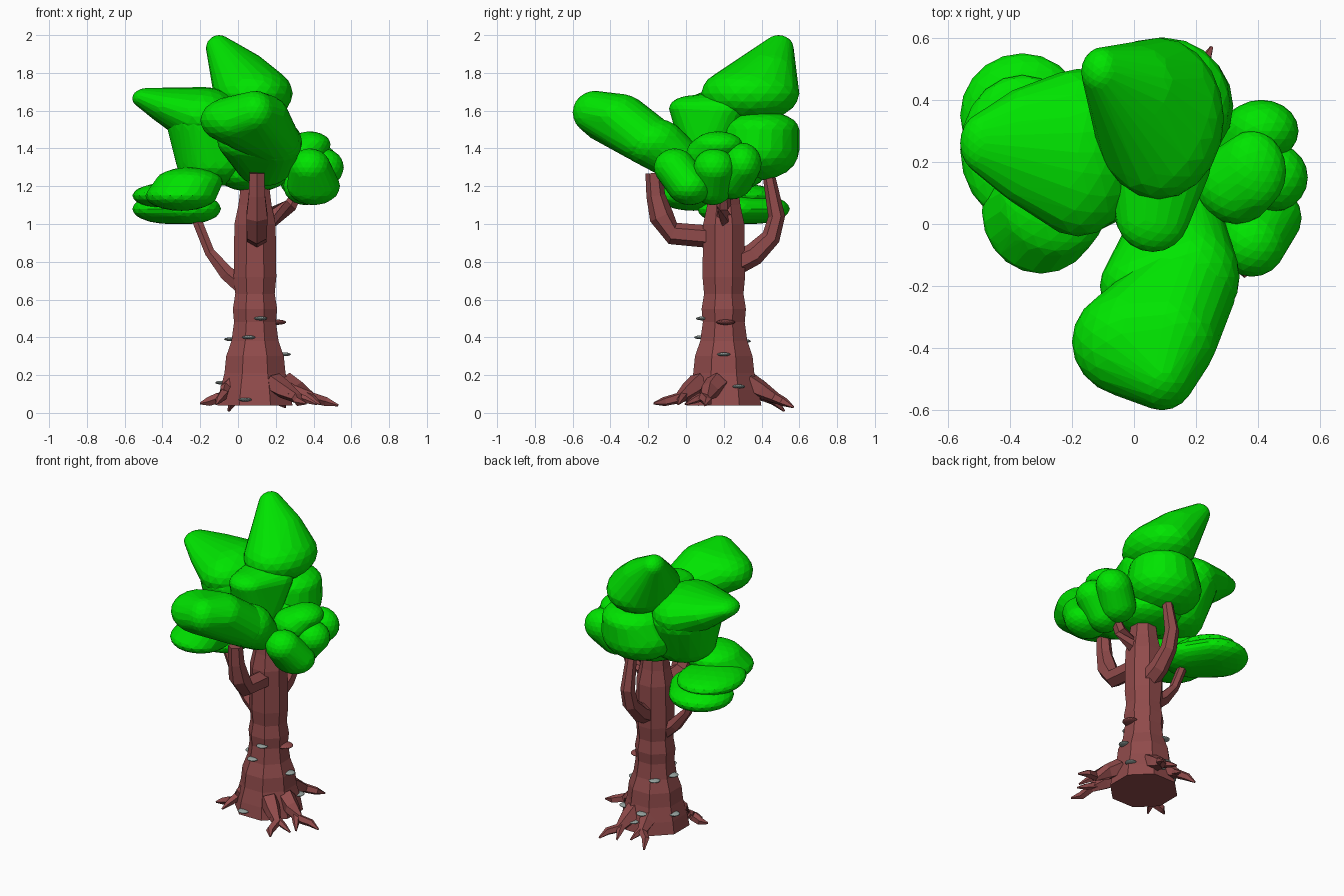
import bpy, bmesh, math
from mathutils import Vector, Matrix

cube = bpy.data.objects.get("Cube")
if cube:
    bpy.data.objects.remove(cube, do_unlink=True)


def material(name, rgb):
    made = bpy.data.materials.new(name)
    made.use_nodes = True
    made.diffuse_color = (*rgb, 1)
    made.node_tree.nodes["Principled BSDF"].inputs["Base Color"].default_value = (*rgb, 1)
    return made


LEAF = material("leaf_green", (0, .78, 0))
BARK = material("bark_brown", (.28, .07, .07))
SHELF = material("fungus_grey", (.31, .37, .35))
AXIS = Vector((.09, .2, 0))      # foot of the trunk axis


def finish(name, bm, mat):
    bmesh.ops.recalc_face_normals(bm, faces=bm.faces)
    mesh = bpy.data.meshes.new(name)
    bm.to_mesh(mesh)
    bm.free()
    mesh.materials.append(mat)
    ob = bpy.data.objects.new(name, mesh)
    bpy.context.collection.objects.link(ob)


def ellipsoid(bm, centre, radii):
    matrix = Matrix.Translation(centre) @ Matrix.Diagonal((*radii, 1))
    bmesh.ops.create_icosphere(bm, subdivisions=3, radius=1, matrix=matrix)


def clump(name, *balls):
    """Leaf clump: one faceted skin stretched over (x, y, z, rx, ry, rz) ellipsoids."""
    bm = bmesh.new()
    for ball in balls:
        ellipsoid(bm, ball[:3], ball[3:])
    shell = list(bm.faces) + list(bm.edges)
    bmesh.ops.delete(bm, geom=shell, context='EDGES_FACES')
    bmesh.ops.convex_hull(bm, input=list(bm.verts))
    inner = [vert for vert in bm.verts if not vert.link_faces]
    bmesh.ops.delete(bm, geom=inner, context='VERTS')
    finish(name + "_clump", bm, LEAF)


def limb(name, points, sides=6):
    """Tapered faceted tube through (x, y, z, radius) points."""
    bm = bmesh.new()
    path = [Vector(point[:3]) for point in points]
    rings = []
    for i, centre in enumerate(path):
        ahead = path[min(i + 1, len(path) - 1)] - path[max(i - 1, 0)]
        ahead.normalize()
        guide = Vector((1, 0, 0)) if abs(ahead.x) < .8 else Vector((0, 1, 0))
        across = (guide - ahead * guide.dot(ahead)).normalized()
        upward = ahead.cross(across)
        radius = points[i][-1]
        turns = [math.tau * (k + .5) / sides for k in range(sides)]
        rings.append([bm.verts.new(centre + (across * math.cos(turn) + upward * math.sin(turn)) * radius)
                      for turn in turns])
    for lower, upper in zip(rings, rings[1:]):
        for k in range(sides):
            j = (k + 1) % sides
            bm.faces.new((lower[k], lower[j], upper[j], upper[k]))
    bm.faces.new(rings[0])
    bm.faces.new(rings[-1])
    finish(name, bm, BARK)


# Trunk: flared foot, slight bulges, narrowing crown
PROFILE = [(.04, .215), (.12, .2), (.21, .175), (.3, .165), (.38, .135), (.48, .12), (.55, .127),
           (.63, .113), (.72, .122), (1, .118), (1.1, .095), (1.25, .075)]
limb("trunk", [(AXIS.x, AXIS.y, height, radius) for height, radius in PROFILE], sides=8)

# Branches
limb("front_branch", [(.1, .16, .93, .06), (.1, -.07, .95, .06), (.1, -.13, 1.04, .065),
                      (.1, -.16, 1.15, .05), (.1, -.17, 1.27, .045)])
limb("back_branch", [(.1, .24, .78, .065), (.1, .36, .84, .06), (.1, .45, .93, .05),
                     (.1, .48, 1.04, .045), (.1, .43, 1.3, .03)])
limb("right_branch", [(.04, .2, .66, .055), (-.06, .2, .74, .045), (-.15, .2, .85, .03),
                      (-.21, .2, 1, .03), (-.25, .2, 1.1, .02)])
limb("left_branch", [(.12, .2, 1, .06), (.28, .2, 1.1, .04), (.33, .2, 1.2, .03)])


def root(name, tip, bend):
    """Root wandering out from the foot to its tip, with a small side fork."""
    out = Vector(tip) - AXIS
    out.z = 0
    side = Vector((-out.y, out.x, 0)) * bend

    def along(reach, sway, height, radius):
        spot = AXIS + out * reach + side * sway
        return spot.x, spot.y, height, radius

    limb(name, [along(.35, 0, .16, .06), along(.52, .5, .12, .05), along(.7, 1, .08, .03),
                along(.85, 0, .06, .025), along(1, 0, tip[-1], .006)], sides=5)
    limb(name + "_fork", [along(.6, .6, .1, .03), along(.75, 2, .07, .02),
                          along(.85, 3, .045, .005)], sides=5)


root("front_left_root", (.36, -.17, .05), bend=.09)
root("left_root", (.53, .1, .04), bend=-.09)
root("back_left_root", (.25, .57, .03), bend=.09)
root("back_right_root", (-.05, .52, .01), bend=-.09)
root("right_root", (-.2, .05, .05), bend=.09)


def trunk_radius(height):
    for (low, wide), (high, narrow) in zip(PROFILE, PROFILE[1:]):
        if low <= height <= high:
            return wide + (narrow - wide) * (height - low) / (high - low)


def shelf(name, degrees, height, size, thick, mat):
    turn = math.radians(degrees)
    outward = Vector((math.cos(turn), math.sin(turn), 0))
    spot = AXIS + outward * trunk_radius(height) * .96
    spot.z = height
    bm = bmesh.new()
    ellipsoid(bm, spot, (size, size, thick))
    finish(name, bm, mat)


# Shelf fungi and one bark ledge
FUNGI = [(-105, .4), (-75, .5), (-105, .07), (0, .31), (25, .14),
         (82, .11), (98, .17), (123, .38), (182, .39), (165, .16)]
for number, (degrees, height) in enumerate(FUNGI):
    shelf(f"shelf_fungus_{number}", degrees, height, .035, .01, SHELF)
shelf("bark_ledge", 5, .48, .05, .014, BARK)

# Crown and middle foliage
clump("top", (-.1, .49, 1.93, .07, .08, .07), (0, .43, 1.83, .15, .15, .09),
      (.08, .34, 1.69, .21, .26, .15))
clump("upper_front", (.06, .03, 1.61, .12, .12, .07), (.08, .2, 1.6, .17, .14, .1),
      (.06, .12, 1.4, .15, .15, .1))
clump("upper_right", (-.48, .26, 1.665, .08, .1, .055), (-.35, .25, 1.62, .13, .19, .1),
      (-.18, .23, 1.57, .2, .27, .155))
clump("middle_right", (-.17, .23, 1.53, .21, .26, .15), (-.12, .2, 1.33, .21, .2, .13))
clump("back", (.08, .38, 1.39, .24, .22, .16), (.1, .39, 1.5, .21, .21, .1))
clump("under", (.08, .22, 1.27, .2, .2, .1), (.02, .25, 1.38, .25, .2, .1))

# Front foliage, reaching forward and up
clump("front", (.09, -.48, 1.59, .11, .12, .115), (0, -.38, 1.55, .2, .18, .13),
      (.12, -.36, 1.57, .15, .16, .12), (.18, -.2, 1.44, .15, .17, .12))
clump("front_inner", (.19, -.17, 1.43, .15, .17, .13), (.04, -.2, 1.44, .15, .13, .11),
      (.14, 0, 1.31, .15, .12, .11))

# Low foliage on the right, stacked in tiers
clump("low_right", (-.36, .35, 1.08, .2, .2, .08), (-.26, .24, 1.08, .17, .18, .08))
clump("low_right_middle", (-.36, .24, 1.15, .2, .24, .07))
clump("low_right_front", (-.3, .04, 1.15, .19, .2, .08), (-.26, .07, 1.22, .18, .18, .08))

# Cluster of small foliage on the left
clump("left_top", (.38, .17, 1.42, .11, .13, .07), (.33, .13, 1.37, .13, .13, .1))
clump("left_outer", (.45, .15, 1.3, .11, .11, .1), (.36, .14, 1.2, .12, .11, .1))
clump("left_front", (.38, -.06, 1.3, .11, .11, .1), (.4, .02, 1.2, .14, .12, .1))
clump("left_back", (.41, .3, 1.32, .12, .1, .11), (.34, .24, 1.24, .12, .12, .11))
